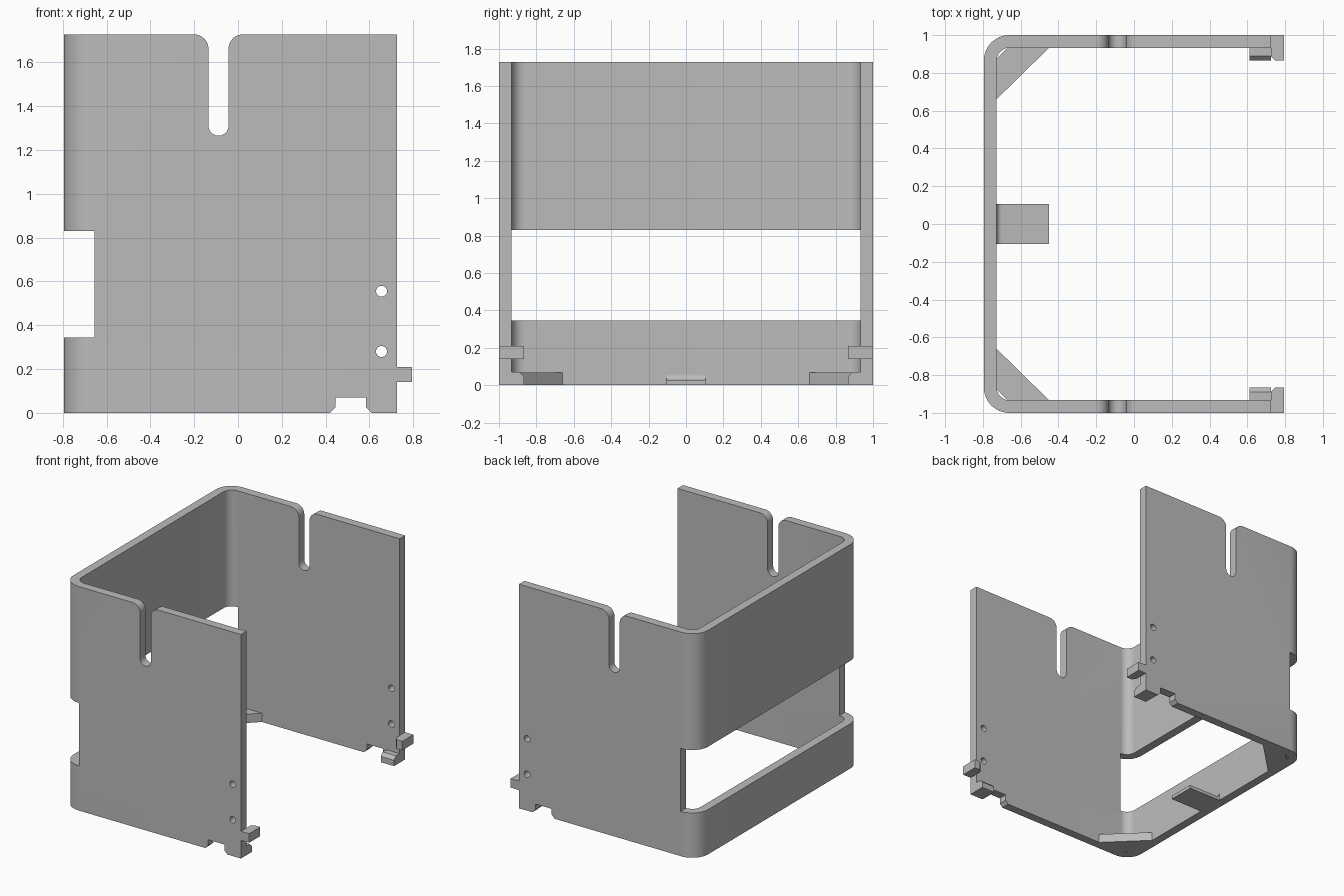
import bpy, bmesh
from math import cos, sin, pi, radians
from mathutils import Vector

if "Cube" in bpy.data.objects:
    bpy.data.objects.remove(bpy.data.objects["Cube"], do_unlink=True)

grey = bpy.data.materials.new("plain grey")
grey.use_nodes = True
grey.diffuse_color = (0.5, 0.5, 0.5, 1)
grey.node_tree.nodes["Principled BSDF"].inputs["Base Color"].default_value = (0.5, 0.5, 0.5, 1)

BACK, END, HALF, WALL, TOP = -0.795, 0.725, 1.0, 0.067, 1.727
IN_X, IN_Y = BACK + WALL, HALF - WALL


def arc(cx, cy, r, start, end, n=12):
    """Points along an arc, angles in degrees."""
    angles = [radians(start + (end - start) * i / n) for i in range(n + 1)]
    return [(cx + r * cos(a), cy + r * sin(a)) for a in angles]


def prism(name, outline, lo, hi, axis="z"):
    """Extrude an outline: (x, y) along z, (x, z) along y, or (y, z) along x."""
    place = {"z": lambda a, b, d: (a, b, d),
             "y": lambda a, b, d: (a, d, b),
             "x": lambda a, b, d: (d, a, b)}[axis]
    bm = bmesh.new()
    base = bm.faces.new([bm.verts.new(place(a, b, lo)) for a, b in outline])
    grown = bmesh.ops.extrude_face_region(bm, geom=[base])["geom"]
    moved = [v for v in grown if isinstance(v, bmesh.types.BMVert)]
    bmesh.ops.translate(bm, verts=moved, vec=Vector(place(0, 0, hi - lo)))
    bmesh.ops.recalc_face_normals(bm, faces=bm.faces)
    mesh = bpy.data.meshes.new(name)
    bm.to_mesh(mesh)
    bm.free()
    mesh.materials.append(grey)
    obj = bpy.data.objects.new(name, mesh)
    bpy.context.collection.objects.link(obj)
    return obj


def rect(a0, b0, a1, b1):
    return [(a0, b0), (a1, b0), (a1, b1), (a0, b1)]


def select(obj):
    bpy.ops.object.select_all(action="DESELECT")
    obj.select_set(True)
    bpy.context.view_layer.objects.active = obj


def cut(target, outline):
    """Cut an (x, z) outline through the full width of the target."""
    cutter = prism("cutter", outline, -1.2, 1.2, "y")
    cutter.hide_render = True
    mod = target.modifiers.new("cut", "BOOLEAN")
    mod.operation, mod.solver, mod.object = "DIFFERENCE", "EXACT", cutter
    select(target)
    bpy.ops.object.modifier_apply(modifier=mod.name)
    bpy.data.objects.remove(cutter, do_unlink=True)


# U-shaped wall with rounded rear corners
R_OUT, R_IN = 0.135, 0.07
outer = (arc(BACK + R_OUT, HALF - R_OUT, R_OUT, 90, 180)
         + arc(BACK + R_OUT, R_OUT - HALF, R_OUT, 180, 270))
inner = (arc(IN_X + R_IN, R_IN - IN_Y, R_IN, 270, 180)
         + arc(IN_X + R_IN, IN_Y - R_IN, R_IN, 180, 90))
shell = prism("wall_shell", [(END, HALF)] + outer + [(END, -HALF), (END, -IN_Y)]
              + inner + [(END, IN_Y)], 0, TOP)

# Rear window
cut(shell, rect(-1, 0.345, -0.655, 0.83))

# Cable slots with rounded mouths
S0, S1, LIP = -0.135, -0.043, 0.065
rad = (S1 - S0) / 2
cut(shell, arc(S0 - LIP, TOP - LIP, LIP, 90, 0)
    + arc((S0 + S1) / 2, 1.265 + rad, rad, 180, 360)
    + arc(S1 + LIP, TOP - LIP, LIP, 180, 90) + [(S1 + LIP, 1.9), (S0 - LIP, 1.9)])

# Screw holes and bottom notches
for z in (0.28, 0.555):
    cut(shell, arc(0.655, z, 0.025, 0, 345, 23))
cut(shell, [(0.42, -0.1), (0.42, 0), (0.445, 0.025), (0.445, 0.07),
            (0.585, 0.07), (0.585, 0.025), (0.61, 0), (0.61, -0.1)])
select(shell)
bpy.ops.object.shade_smooth_by_angle(angle=radians(30))

# Mirrored details on both side walls
for side, s in (("left", 1), ("right", -1)):
    s_y = lambda pts: [(x, s * y) for x, y in pts]
    prism("corner_gusset_" + side,
          s_y([(IN_X, 0.66), (-0.45, IN_Y), (-0.65, 0.95), (-0.745, 0.86)]), 0, 0.068)
    prism("end_lug_" + side,
          s_y([(END, HALF), (0.795, HALF), (0.795, 0.865), (0.748, 0.865), (END, 0.888)]),
          0.14, 0.21)
    prism("foot_" + side,
          [(s * y, z) for y, z in [(IN_Y, 0), (0.865, 0), (0.865, 0.045),
                                   (0.89, 0.07), (IN_Y, 0.07)]], 0.612, END, "x")

# Rear tab with a fillet against the wall
tab = prism("rear_tab", [(IN_X, 0), (-0.45, 0), (-0.45, 0.027)]
            + arc(IN_X + 0.03, 0.057, 0.03, 270, 180, 8), -0.105, 0.105, "y")
select(tab)
bpy.ops.object.shade_smooth_by_angle(angle=radians(30))
